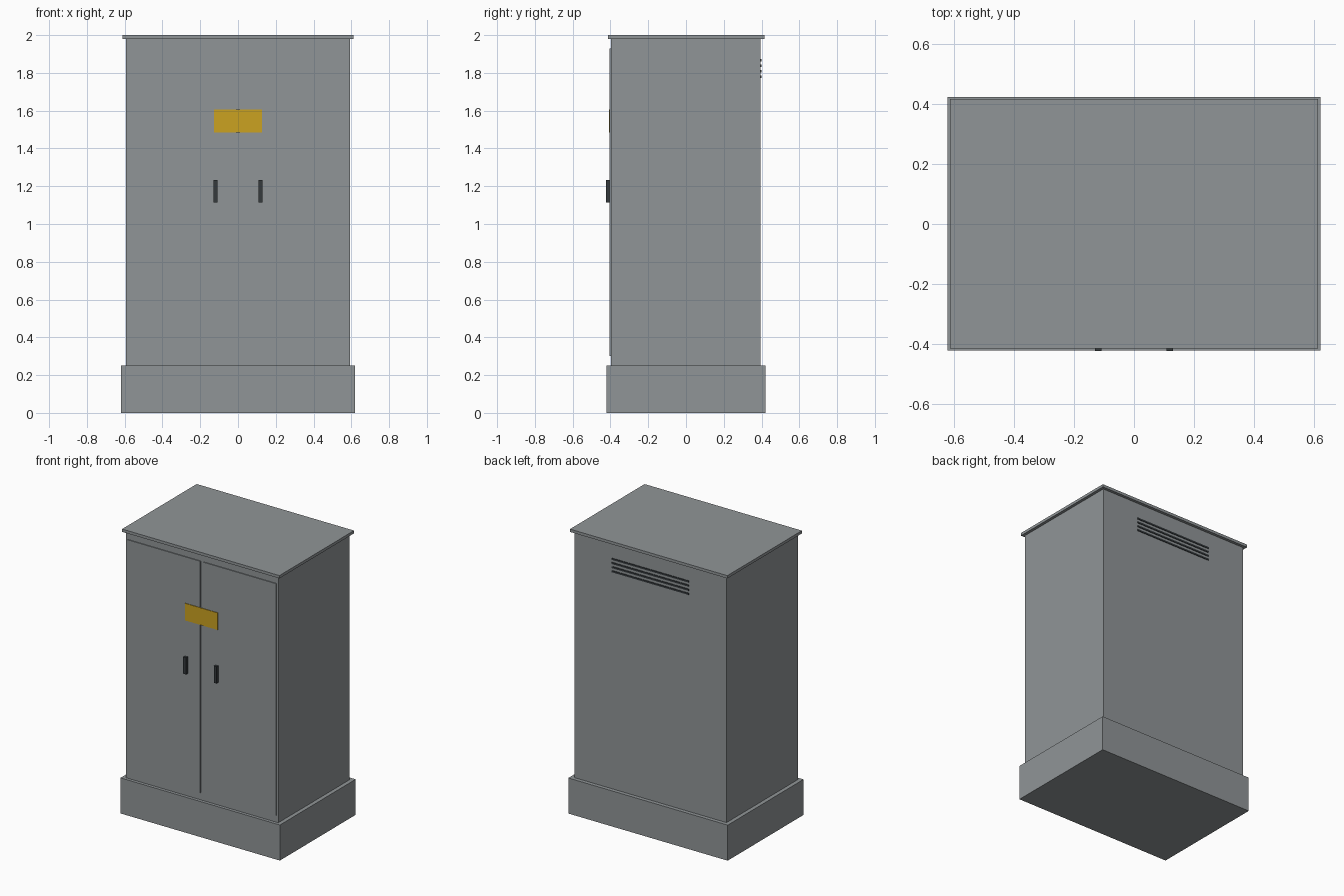
import bpy
import bmesh

if "Cube" in bpy.data.objects:
    bpy.data.objects.remove(bpy.data.objects["Cube"])


def material(name, rgb):
    m = bpy.data.materials.new(name)
    m.diffuse_color = (*rgb, 1.0)
    m.use_nodes = True
    m.node_tree.nodes["Principled BSDF"].inputs["Base Color"].default_value = m.diffuse_color
    return m


GREY = material("cabinet grey", (0.28, 0.30, 0.31))
DARK = material("dark metal", (0.035, 0.042, 0.046))
YELLOW = material("warning yellow", (0.60, 0.36, 0.015))


def box(name, x, y, z, mat):
    """Box from (min, max) ranges along each axis."""
    bm = bmesh.new()
    bmesh.ops.create_cube(bm, size=1.0)
    for v in bm.verts:
        v.co = [r[0] if c < 0 else r[1] for c, r in zip(v.co, (x, y, z))]
    mesh = bpy.data.meshes.new(name)
    bm.to_mesh(mesh)
    bm.free()
    mesh.materials.append(mat)
    obj = bpy.data.objects.new(name, mesh)
    bpy.context.collection.objects.link(obj)
    return obj


# Plinth, cabinet body and overhanging lid
box("plinth", (-0.62, 0.62), (-0.42, 0.422), (0.0, 0.25), GREY)
box("body", (-0.592, 0.592), (-0.398, 0.395), (0.25, 1.98), GREY)
box("lid", (-0.612, 0.612), (-0.414, 0.415), (1.98, 2.0), GREY)

# Pair of doors with a handle each
for side, s in (("left", -1), ("right", 1)):
    box(f"{side}_door", sorted((s * 0.011, s * 0.58)), (-0.404, -0.397),
        (0.30, 1.93), GREY)
    box(f"{side}_handle", sorted((s * 0.108, s * 0.13)), (-0.423, -0.403),
        (1.115, 1.233), DARK)

# Warning plate across both doors
box("warning_plate", (-0.128, 0.128), (-0.408, -0.4035), (1.485, 1.605), YELLOW)

# Vent slats on the back
for i in range(4):
    z = 1.78 + i * 0.029
    box(f"vent_slat_{i + 1}", (-0.30, 0.30), (0.39, 0.399),
        (z - 0.006, z + 0.006), DARK)
